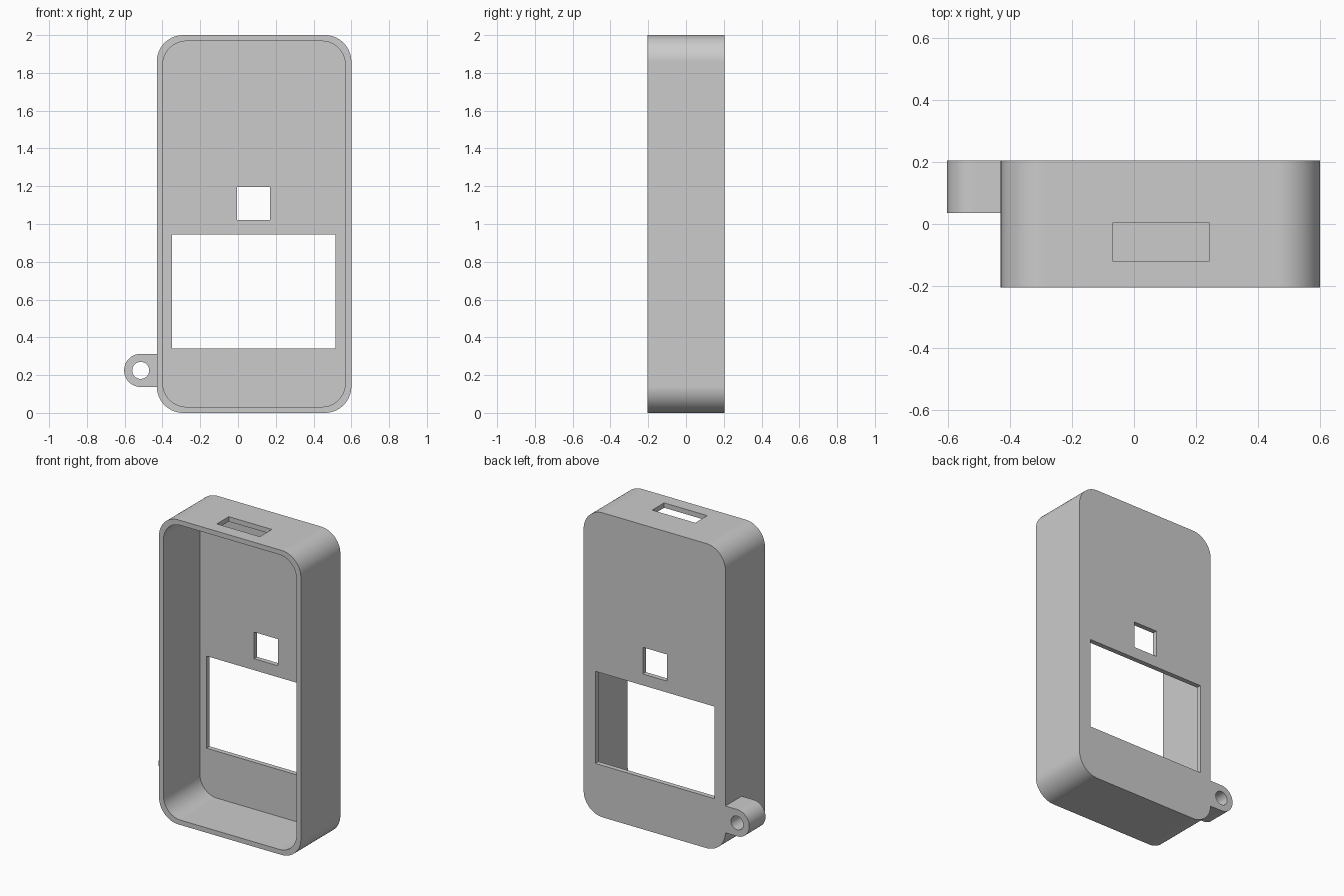
import bpy
import bmesh
from math import sin, cos, pi

cube = bpy.data.objects.get("Cube")
if cube:
    bpy.data.objects.remove(cube, do_unlink=True)

grey = bpy.data.materials.new("matte grey")
grey.use_nodes = True
colour = (0.6, 0.6, 0.6, 1)
grey.diffuse_color = colour
grey.node_tree.nodes["Principled BSDF"].inputs["Base Color"].default_value = colour

BACK, FRONT = 0.205, -0.205
WALL = 0.032


def rounded_rect(x0, x1, z0, z1, r, steps=20):
    """Outline in the xz plane with four round corners."""
    corners = [(x1 - r, z1 - r), (x0 + r, z1 - r), (x0 + r, z0 + r), (x1 - r, z0 + r)]
    return [(cx + r * cos(a), cz + r * sin(a))
            for q, (cx, cz) in enumerate(corners)
            for a in [(q + i / steps) * pi / 2 for i in range(steps + 1)]]


def rect(x0, x1, z0, z1):
    return [(x1, z1), (x0, z1), (x0, z0), (x1, z0)]


def arc(cx, cz, r, start, end, steps):
    return [(cx + r * cos(start + (end - start) * i / steps),
             cz + r * sin(start + (end - start) * i / steps)) for i in range(steps + 1)]


def prism(name, outline, y0, y1):
    """Extrude an xz outline along y."""
    bm = bmesh.new()
    face = bm.faces.new([bm.verts.new((x, y0, z)) for x, z in outline])
    new = bmesh.ops.extrude_face_region(bm, geom=[face])["geom"]
    verts = [g for g in new if isinstance(g, bmesh.types.BMVert)]
    bmesh.ops.translate(bm, verts=verts, vec=(0, y1 - y0, 0))
    bmesh.ops.recalc_face_normals(bm, faces=bm.faces)
    mesh = bpy.data.meshes.new(name)
    bm.to_mesh(mesh)
    bm.free()
    mesh.materials.append(grey)
    obj = bpy.data.objects.new(name, mesh)
    bpy.context.collection.objects.link(obj)
    return obj


def combine(target, other, operation):
    """Apply a boolean and discard the helper."""
    bpy.context.view_layer.objects.active = target
    mod = target.modifiers.new(operation, 'BOOLEAN')
    mod.operation = operation
    mod.solver = 'EXACT'
    mod.object = other
    bpy.ops.object.modifier_apply(modifier=mod.name)
    bpy.data.objects.remove(other, do_unlink=True)


# Rounded outer case
case = prism("case_shell", rounded_rect(-0.43, 0.6, 0, 2, 0.14), FRONT, BACK)

# Keyring lug on the right side, flush with the back
lug_x, lug_z, lug_r = -0.515, 0.225, 0.088
lug_outline = arc(lug_x, lug_z, lug_r, pi / 2, 3 * pi / 2, 32)
lug_outline += [(-0.415, lug_z - lug_r), (-0.415, lug_z + lug_r)]
combine(case, prism("lug", lug_outline, 0.036, BACK), 'UNION')

# Hollow interior, open at the front
cavity = rounded_rect(-0.43 + WALL, 0.6 - WALL, WALL, 2 - WALL, 0.125)
combine(case, prism("cavity", cavity, FRONT - 0.1, BACK - WALL), 'DIFFERENCE')

# Openings: lug hole, screen window, sensor window, connector slot in the top
openings = [
    (arc(lug_x, lug_z, 0.045, 0, 2 * pi, 40)[:-1], -0.1, 0.3),
    (rect(-0.35, 0.515, 0.34, 0.945), 0.1, 0.3),
    (rect(-0.005, 0.17, 1.02, 1.195), 0.1, 0.3),
    (rect(-0.07, 0.243, 1.9, 2.1), -0.12, 0.004),
]
for outline, y0, y1 in openings:
    combine(case, prism("opening", outline, y0, y1), 'DIFFERENCE')

# Smooth corners with crisp edges
bpy.ops.object.select_all(action='DESELECT')
case.select_set(True)
bpy.context.view_layer.objects.active = case
bpy.ops.object.shade_smooth_by_angle()
weighted = case.modifiers.new("even shading", 'WEIGHTED_NORMAL')
weighted.keep_sharp = True
